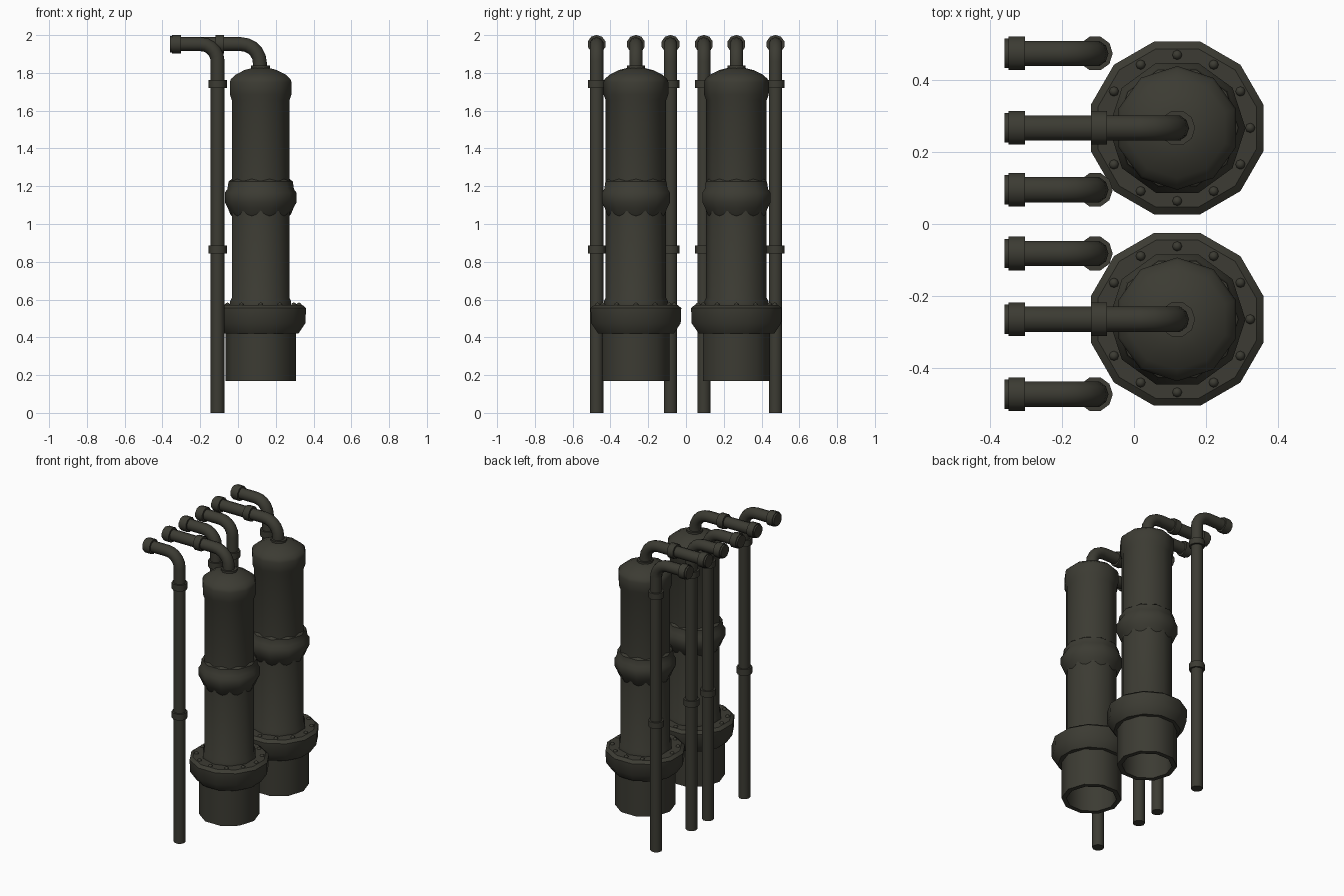
import bpy, bmesh, math
from mathutils import Vector

if "Cube" in bpy.data.objects:
    bpy.data.objects.remove(bpy.data.objects["Cube"])

paint = bpy.data.materials.new("dark_olive_metal")
paint.diffuse_color = (0.045, 0.044, 0.033, 1)
paint.use_nodes = True
paint.node_tree.nodes["Principled BSDF"].inputs["Base Color"].default_value = paint.diffuse_color


def finish(bm, name, angle=40):
    bmesh.ops.recalc_face_normals(bm, faces=bm.faces)
    me = bpy.data.meshes.new(name)
    bm.to_mesh(me)
    bm.free()
    ob = bpy.data.objects.new(name, me)
    bpy.context.collection.objects.link(ob)
    me.materials.append(paint)
    bpy.ops.object.select_all(action='DESELECT')
    ob.select_set(True)
    bpy.context.view_layer.objects.active = ob
    bpy.ops.object.shade_smooth_by_angle(angle=math.radians(angle))
    return ob


def skin(bm, rings):
    """Bridge a list of vertex rings and cap both ends."""
    n = len(rings[0])
    for a, b in zip(rings, rings[1:]):
        for i in range(n):
            j = (i + 1) % n
            bm.faces.new((a[i], a[j], b[j], b[i]))
    bm.faces.new(rings[0])
    bm.faces.new(rings[-1])


def lathe(name, profile, centre, sides, start=0.0):
    bm = bmesh.new()
    rings = []
    for r, z in profile:
        ring = []
        for i in range(sides):
            a = start + math.tau * i / sides
            ring.append(bm.verts.new((centre[0] + r * math.cos(a),
                                      centre[1] + r * math.sin(a), z)))
        rings.append(ring)
    skin(bm, rings)
    return finish(bm, name)


def pipe(name, path, radii, y, sides=10):
    """Sweep a round section along a path in the xz plane."""
    bm = bmesh.new()
    pts = [Vector((p[0], 0, p[1])) for p in path]
    rings = []
    for k, p in enumerate(pts):
        t = (pts[min(k + 1, len(pts) - 1)] - pts[max(k - 1, 0)]).normalized()
        n = Vector((t.z, 0, -t.x))
        r = radii[k] if isinstance(radii, (list, tuple)) else radii
        ring = []
        for i in range(sides):
            a = math.tau * i / sides
            v = p + n * (r * math.cos(a)) + Vector((0, r * math.sin(a), 0))
            ring.append(bm.verts.new((v.x, y + v.y, v.z)))
        rings.append(ring)
    skin(bm, rings)
    return finish(bm, name)


PZ, PR, CR = 1.952, 0.037, 0.049


def elbow(x, bend, bottom, end):
    """Path: up at x, bent towards -x, out to end."""
    path = [(x, bottom)]
    for k in range(6):
        a = math.pi / 2 * k / 5
        path.append((x - bend + bend * math.cos(a), PZ - bend + bend * math.sin(a)))
    return path + [(end, PZ)]


def end_collar(name, y):
    pipe(name, [(-0.303, PZ), (-0.349, PZ)], CR, y)
    pipe(name + "_lip", [(-0.34, PZ), (-0.36, PZ)], 0.043, y)


# Standing pipes with collars
for i, y in enumerate((-0.473, -0.082, 0.095, 0.474)):
    pipe(f"standing_pipe_{i}", elbow(-0.108, 0.09, 0.0, -0.35), PR, y)
    for k, z in enumerate((0.865, 1.742)):
        pipe(f"standing_collar_{i}_{k}", [(-0.108, z - 0.021), (-0.108, z + 0.021)], CR, y)
    end_collar(f"standing_end_collar_{i}", y)

# Tanks
for side, y in (("left", -0.265), ("right", 0.267)):
    c = (0.12, y)
    # hollow skirt at the bottom
    lathe(f"tank_base_{side}",
          [(0.155, 0.40), (0.155, 0.17), (0.186, 0.17), (0.186, 0.44)], c, 10)
    # bolted flange, flats on the axes
    k = 1 / math.cos(math.pi / 12)
    lathe(f"flange_{side}",
          [(r * k, z) for r, z in ((0.15, 0.42), (0.20, 0.42), (0.237, 0.475),
                                   (0.24, 0.555), (0.22, 0.572), (0.15, 0.572))],
          c, 12, math.pi / 12)
    # body with domed cap
    lathe(f"tank_body_{side}",
          [(0.17, 0.56), (0.17, 0.59), (0.16, 0.61), (0.16, 1.655), (0.171, 1.685),
           (0.172, 1.75), (0.165, 1.768), (0.14, 1.79), (0.09, 1.815),
           (0.05, 1.825)], c, 10, math.pi / 2)
    # middle band
    lathe(f"middle_band_{side}",
          [(0.15, 1.04), (0.16, 1.05), (0.174, 1.085), (0.19, 1.115), (0.19, 1.165),
           (0.176, 1.185), (0.17, 1.225), (0.15, 1.24)], c, 10)
    # neck and outlet pipe
    lathe(f"neck_{side}", [(0.05, 1.81), (0.05, 1.838)], c, 10)
    pipe(f"outlet_pipe_{side}", elbow(0.116, 0.10, 1.82, -0.35), PR, y)
    pipe(f"outlet_collar_{side}", [(-0.075, PZ), (-0.12, PZ)], CR, y)
    end_collar(f"outlet_end_collar_{side}", y)
    # ring of bolts
    bm = bmesh.new()
    for i in range(12):
        a = math.tau * i / 12
        res = bmesh.ops.create_uvsphere(bm, u_segments=8, v_segments=6, radius=0.014)
        bmesh.ops.translate(bm, verts=res["verts"],
                            vec=(c[0] + 0.203 * math.cos(a), y + 0.203 * math.sin(a), 0.57))
    finish(bm, f"flange_bolts_{side}", 60)
